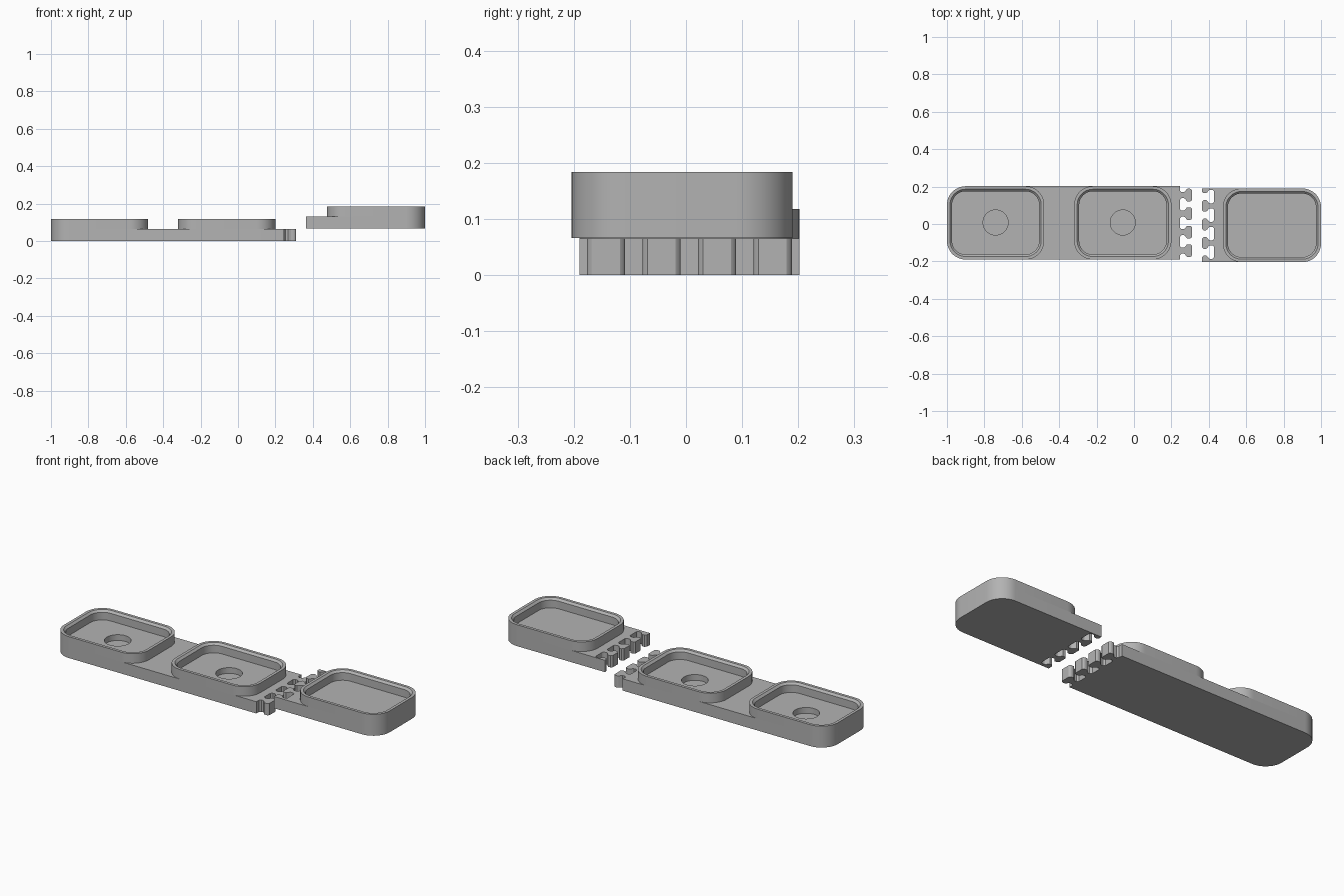
import bpy, bmesh, math

cube = bpy.data.objects.get("Cube")
if cube:
    bpy.data.objects.remove(cube, do_unlink=True)

grey = bpy.data.materials.new("plain_grey")
grey.use_nodes = True
grey.diffuse_color = (0.45, 0.45, 0.45, 1)
grey.node_tree.nodes["Principled BSDF"].inputs["Base Color"].default_value = (0.45, 0.45, 0.45, 1)

SLAB, CUP = 0.065, 0.118      # heights above each part's underside
RADIUS = 0.1                  # corner radius of the trays
PITCH = 0.099                 # spacing of the interlocking teeth


def make_object(name, bm):
    bmesh.ops.recalc_face_normals(bm, faces=bm.faces)
    mesh = bpy.data.meshes.new(name)
    bm.to_mesh(mesh)
    bm.free()
    mesh.materials.append(grey)
    obj = bpy.data.objects.new(name, mesh)
    bpy.context.collection.objects.link(obj)
    return obj


def shade(obj):
    bpy.ops.object.select_all(action='DESELECT')
    obj.select_set(True)
    bpy.context.view_layer.objects.active = obj
    bpy.ops.object.shade_smooth_by_angle(angle=math.radians(30))


def arc(cx, cy, r, start, steps=12):
    angles = [math.radians(start + 90 * i / steps) for i in range(steps + 1)]
    return [(cx + r * math.cos(a), cy + r * math.sin(a)) for a in angles]


def rounded_rect(x0, x1, y0, y1, r):
    return (arc(x1 - r, y1 - r, r, 0) + arc(x0 + r, y1 - r, r, 90)
            + arc(x0 + r, y0 + r, r, 180) + arc(x1 - r, y0 + r, r, 270))


def tooth_edge(x, middle, grow):
    """Row of four keyed teeth pointing to +x, listed from -y to +y."""
    half = [(0, 0.025), (0.009, 0.016), (0.022, 0.016), (0.029, 0.021),
            (0.037, 0.032), (0.041, 0.034), (0.055, 0.034), (0.061, 0.031), (0.065, 0.025)]
    points = []
    for i in range(4):
        c = middle + (i - 1.5) * PITCH
        points += [(x + d, c - w - grow) for d, w in half]
        points += [(x + d, c + w + grow) for d, w in reversed(half)]
    return points


def extrude(name, outline, z0, z1):
    bm = bmesh.new()
    face = bm.faces.new([bm.verts.new((x, y, z0)) for x, y in outline])
    top = bmesh.ops.extrude_face_region(bm, geom=[face])["geom"]
    bmesh.ops.translate(bm, vec=(0, 0, z1 - z0),
                        verts=[v for v in top if isinstance(v, bmesh.types.BMVert)])
    return make_object(name, bm)


def tray_rim(name, x0, x1, y0, y1, z):
    """Rounded wall with a bevelled inner lip, standing on the slab."""
    bm = bmesh.new()
    loops = []
    for inset, h in [(0, SLAB), (0, CUP), (0.016, CUP), (0.027, CUP - 0.011), (0.027, SLAB)]:
        pts = rounded_rect(x0 + inset, x1 - inset, y0 + inset, y1 - inset, RADIUS - inset)
        loops.append([bm.verts.new((x, y, z + h)) for x, y in pts])
    n = len(loops[0])
    for a, b in zip(loops, loops[1:] + loops[:1]):
        for i in range(n):
            j = (i + 1) % n
            bm.faces.new((a[i], a[j], b[j], b[i]))
    shade(make_object(name, bm))


def drill(obj, x, y):
    """Blind round recess in the tray floor."""
    bm = bmesh.new()
    bmesh.ops.create_cone(bm, cap_ends=True, segments=48, radius1=0.067, radius2=0.067, depth=0.1)
    bmesh.ops.translate(bm, verts=bm.verts, vec=(x, y, 0.083))
    cutter = make_object("recess_cutter", bm)
    cutter.hide_render = True
    mod = obj.modifiers.new("recess", 'BOOLEAN')
    mod.operation, mod.object, mod.solver = 'DIFFERENCE', cutter, 'EXACT'
    bpy.context.view_layer.objects.active = obj
    bpy.ops.object.modifier_apply(modifier=mod.name)
    bpy.data.objects.remove(cutter, do_unlink=True)


# Long plate with projecting teeth and two trays
y0, y1 = -0.19, 0.202
body = rounded_rect(-1, 0.245, y0, y1, RADIUS)[13:39]
outline = body + [(0.245, y0)] + tooth_edge(0.245, 0.006, 0) + [(0.245, y1)]
long_plate = extrude("long_plate", outline, 0, SLAB)
for hole_x in (-0.74, -0.06):
    drill(long_plate, hole_x, 0.008)
shade(long_plate)
tray_rim("end_tray_rim", -1, -0.48, y0, y1, 0)
tray_rim("middle_tray_rim", -0.32, 0.20, y0, y1, 0)

# Short plate with matching sockets and one tray, set slightly higher
y0, y1, lift = -0.204, 0.19, 0.066
body = rounded_rect(0.365, 1, y0, y1, RADIUS)
right_side = body[39:] + body[:13]
sockets = list(reversed(tooth_edge(0.363, -0.002, 0.002)))
short_plate = extrude("short_plate", right_side + [(0.363, y1)] + sockets + [(0.363, y0)],
                      lift, lift + SLAB)
shade(short_plate)
tray_rim("short_tray_rim", 0.475, 1, y0, y1, lift)
